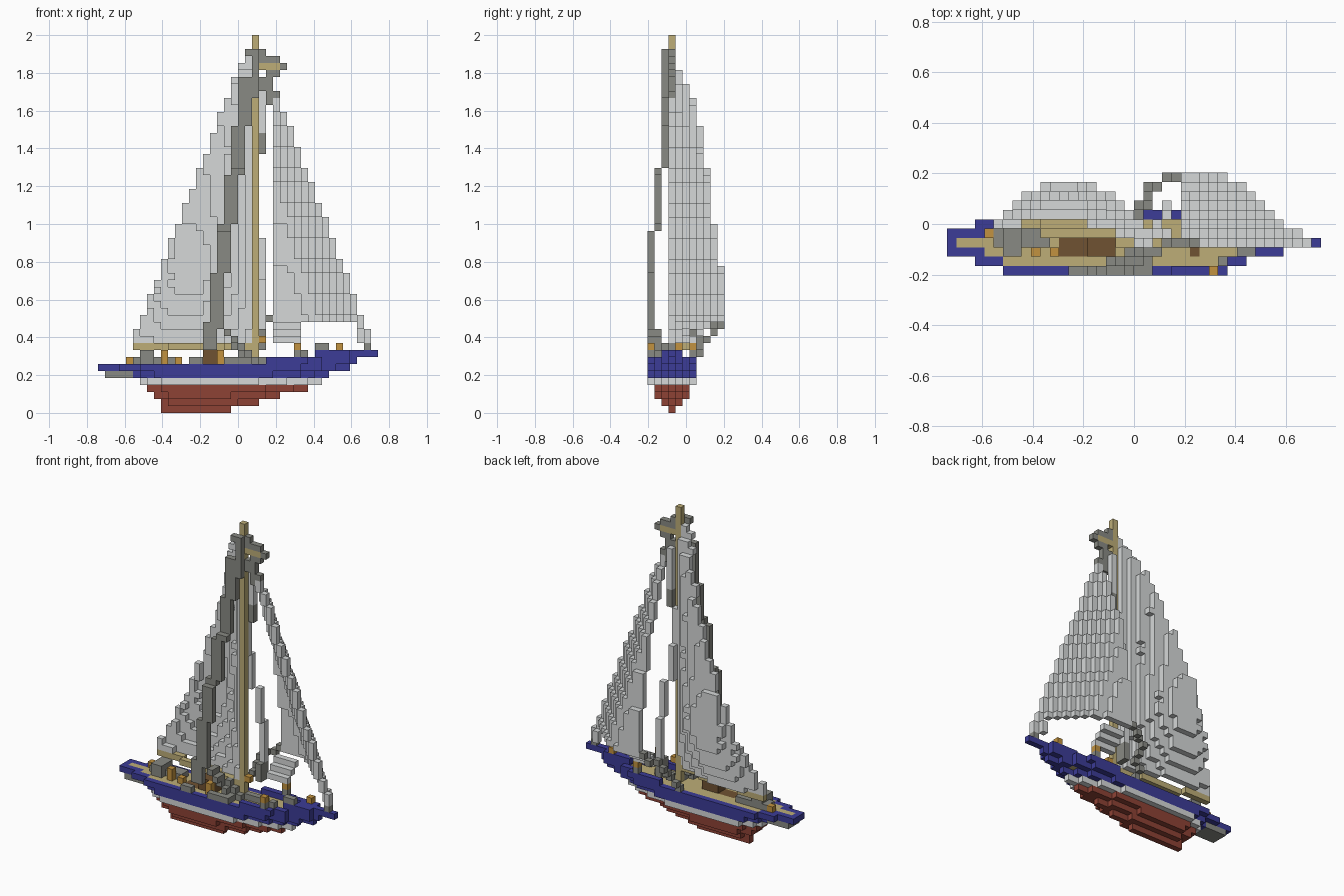
import bpy, bmesh, math
from mathutils import Vector

cube = bpy.data.objects.get("Cube")
if cube:
    bpy.data.objects.remove(cube)

# The boat is made of small cubes on a grid: length, beam, height
NX, NY, NZ = 40, 11, 54
SIZE = 2 / NZ
MID = 3  # beam row of the keel and mast


def material(name, *rgb):
    mat = bpy.data.materials.new(name)
    mat.use_nodes = True
    color = (*rgb, 1)
    mat.diffuse_color = color
    mat.node_tree.nodes["Principled BSDF"].inputs["Base Color"].default_value = color
    return mat


WHITE = material("sail white", .67, .69, .69)
BLUE = material("hull blue", .045, .045, .31)
RED = material("keel red", .27, .055, .036)
TAN = material("light wood", .51, .42, .185)
GREY = material("rigging grey", .25, .255, .23)
BROWN = material("dark wood", .16, .085, .032)
ORANGE = material("brass orange", .54, .29, .05)

DIRECTIONS = [Vector(v) for v in
              ((1, 0, 0), (-1, 0, 0), (0, 1, 0), (0, -1, 0), (0, 0, 1), (0, 0, -1))]


def build(name, cells, mat):
    """Skin a set of grid cells with their outer square faces."""
    cells = set(cells)
    bm = bmesh.new()
    for cell in cells:
        centre = Vector(cell) + Vector((.5 - NX / 2, .5 - NY / 2, .5))
        for d in DIRECTIONS:
            if tuple(int(a + b) for a, b in zip(cell, d)) in cells:
                continue
            u = Vector((d.y, d.z, d.x))
            v = d.cross(u)
            corners = [centre + (d + a * u + b * v) / 2
                       for a, b in ((-1, -1), (1, -1), (1, 1), (-1, 1))]
            bm.faces.new([bm.verts.new(c * SIZE) for c in corners])
    bmesh.ops.remove_doubles(bm, verts=bm.verts, dist=SIZE / 100)
    mesh = bpy.data.meshes.new(name)
    bm.to_mesh(mesh)
    bm.free()
    mesh.materials.append(mat)
    obj = bpy.data.objects.new(name, mesh)
    bpy.context.collection.objects.link(obj)


def box(i0, i1, j0, j1, k0, k1):
    return {(i, j, k) for i in range(i0, i1 + 1)
            for j in range(j0, j1 + 1) for k in range(k0, k1 + 1)}


def line(start, end):
    a, b = Vector(start), Vector(end)
    n = int(max(abs(c) for c in b - a))
    return {tuple(math.floor(c + .5) for c in a.lerp(b, t / n)) for t in range(n + 1)}


def layer(k, starts, ends):
    """Hull layer: first and last cell for each row outward from the middle."""
    return {(i, MID + side * d, k) for d, (a, b) in enumerate(zip(starts, ends))
            for side in (-1, 1) for i in range(a, b + 1)}


def rim(cells):
    return {(i, j, k) for i, j, k in cells if not
            {(i + 1, j, k), (i, j + 1, k), (i, j - 1, k)} <= cells}


def interpolate(x, points):
    for (x0, y0), (x1, y1) in zip(points, points[1:]):
        if x <= x1:
            return y0 + (y1 - y0) * max(0, x - x0) / (x1 - x0)
    return points[-1][1]


# Keel and waterline
keel = layer(0, [9], [18]) | layer(1, [9, 10], [22, 19])
keel |= layer(2, [8, 8, 10], [25, 23, 18]) | layer(3, [7, 7, 9], [29, 27, 23])
build("keel", keel, RED)
build("waterline", layer(4, [6, 6, 7, 9], [31, 29, 26, 22]), WHITE)
build("stern_underside", box(1, 4, 2, 4, 5, 5), GREY)

# Hull sides, with the plank deck and dark hatches let into the upper layer
lower = layer(5, [5, 5, 6, 8], [32, 30, 28, 24])
upper = layer(6, [0, 0, 3, 6], [35, 33, 31, 28])
deck = {(i, j, k) for i, j, k in upper if 4 <= i <= 31 and
        all((i + a, j + b, k) in upper for a, b in ((1, 0), (-1, 0), (0, 1), (0, -1)))}
deck |= box(1, 3, MID, MID, 6, 6)
hatches = box(12, 14, 2, 3, 6, 6) | box(26, 26, 2, 2, 6, 6)
bulwark = rim(layer(7, [24] * 4, [36, 35, 31, 29]))
prow = layer(8, [31, 31], [39, 35])
prow = rim(prow) | {c for c in prow if c[0] > 32}
build("hull", lower | (upper - deck) | bulwark | prow, BLUE)
build("deck", deck - hatches, TAN)
build("hatches", hatches, BROWN)

# Mast, boom and cabin
build("mast", box(22, 22, MID, MID, 7, NZ - 1), TAN)
build("boom", line((21, MID, 9), (5, 5, 9)), TAN)
build("cabin", box(15, 17, 2, 3, 7, 8), BROWN)

# Belly depth of the sails by height, and how far round the curve the main's free edge lies
BELLY = [(10, 2.8), (14, 4.8), (19, 6.3), (24, 5.9), (28, 5.3), (37, 4.2), (43, 3), (48, 1), (50, 0)]
CURL = [(12, .75), (19, .72), (24, .62), (28, .5)]
JIB_BELLY = [(10, 3), (12, 5), (13, 7), (18, 7), (24, 6), (28, 5), (37, 4), (43, 3)]


def sail_row(k, i0, i1, depth):
    """One row of sail cells, closing the steps between neighbours."""
    row, previous = set(), None
    for i in range(i0, i1 + 1):
        j = MID + round(depth(i))
        low, high = j, j
        if previous is not None and abs(previous - j) > 1:
            low, high = min(j, previous + 1), max(j, previous - 1)
        row |= box(i, i, low, high, k, k)
        previous = j
    return row


# Both sails swell towards the left side
mainsail, jib = set(), set()
for k in range(10, 51):
    leech = round(5 + (k - 10) * 16 / 41)
    mainsail |= sail_row(k, leech, 21, lambda i: interpolate(k, BELLY) * math.sin(
        math.pi * interpolate(k, CURL) * (22 - i) / (22 - leech)))
for k in range(10, 45):
    luff = round(38 - (k - 10) * 13 / 34)
    jib |= sail_row(k, 25, luff, lambda i: min(interpolate(k, JIB_BELLY), .92 * (luff - i)))
# Raised foot of the jib
jib = {(i, j, k) for i, j, k in jib if k >= 13 or i < 29 or i > 36}
build("mainsail", mainsail, WHITE)
build("jib", jib, WHITE)

# Narrow inner sail behind the mast
inner = line((23, 4, 46), (23, 4, 40)) | line((22, 4, 36), (22, 5, 25))
inner |= line((23, 6, 24), (23, 7, 12))
build("inner_sail", inner, WHITE)
build("inner_sail_tie", box(23, 23, 4, 4, 37, 39), GREY)

# Shroud from the masthead to the right gunwale, two cells wide
shroud = set()
for k in range(9, 52):
    i = round(15 + (k - 9) * 6 / 42)
    j = 0 if k < 26 else 1 if k < 35 else 2
    shroud |= box(i, i + 1, j, j, k, k)
shroud -= box(21, 21, 2, 2, 48, 50)  # sail head shows here
build("shroud", shroud, GREY)

# Sheets and deck ropes
build("jib_sheet", line((24, 10, 13), (21, 9, 11)) | line((21, 8, 10), (20, 6, 7)), GREY)
ropes = line((17, 0, 12), (21, 1, 7)) | line((18, 1, 11), (22, 2, 7))
ropes |= box(13, 14, 0, 0, 7, 7) | box(18, 21, 0, 0, 7, 7)
ropes |= box(22, 26, MID, MID, 7, 7) | box(23, 23, 6, 7, 9, 11)
build("deck_ropes", ropes, GREY)
build("jib_tack", box(38, 38, MID, MID, 9, 10), GREY)

# Masthead fittings and pennant
head = box(22, 22, 2, 2, 45, 51) | box(21, 21, 2, 2, 45, 47)
head |= box(23, 23, MID, MID, 50, 51) | box(23, 24, MID, MID, 46, 47)
head |= box(24, 25, MID, MID, 50, 50) | box(24, 25, MID, MID, 48, 48)
head |= box(26, 26, MID, MID, 49, 49) | box(24, 25, MID, MID, 44, 45)
build("masthead", head, GREY)
build("pennant", box(23, 25, MID, MID, 49, 49), TAN)

# Deck fittings
build("cockpit_gear", box(6, 7, 2, 4, 7, 8) | box(5, 10, 3, 4, 7, 7)
      | box(31, 32, 2, 2, 8, 9) | box(29, 29, 1, 1, 7, 8)
      | box(28, 28, 0, 0, 8, 8) | box(28, 28, 6, 6, 8, 8), GREY)
fittings = set()
for i, j, k in ((4, 4, 7), (9, 2, 8), (11, 2, 7), (17, 1, 8), (28, 0, 9), (28, 6, 9),
                (23, MID, 10), (34, 4, 9)):
    fittings |= box(i, i, j, j, 7 if k < 9 else k, k)
build("brass_fittings", fittings, ORANGE)
